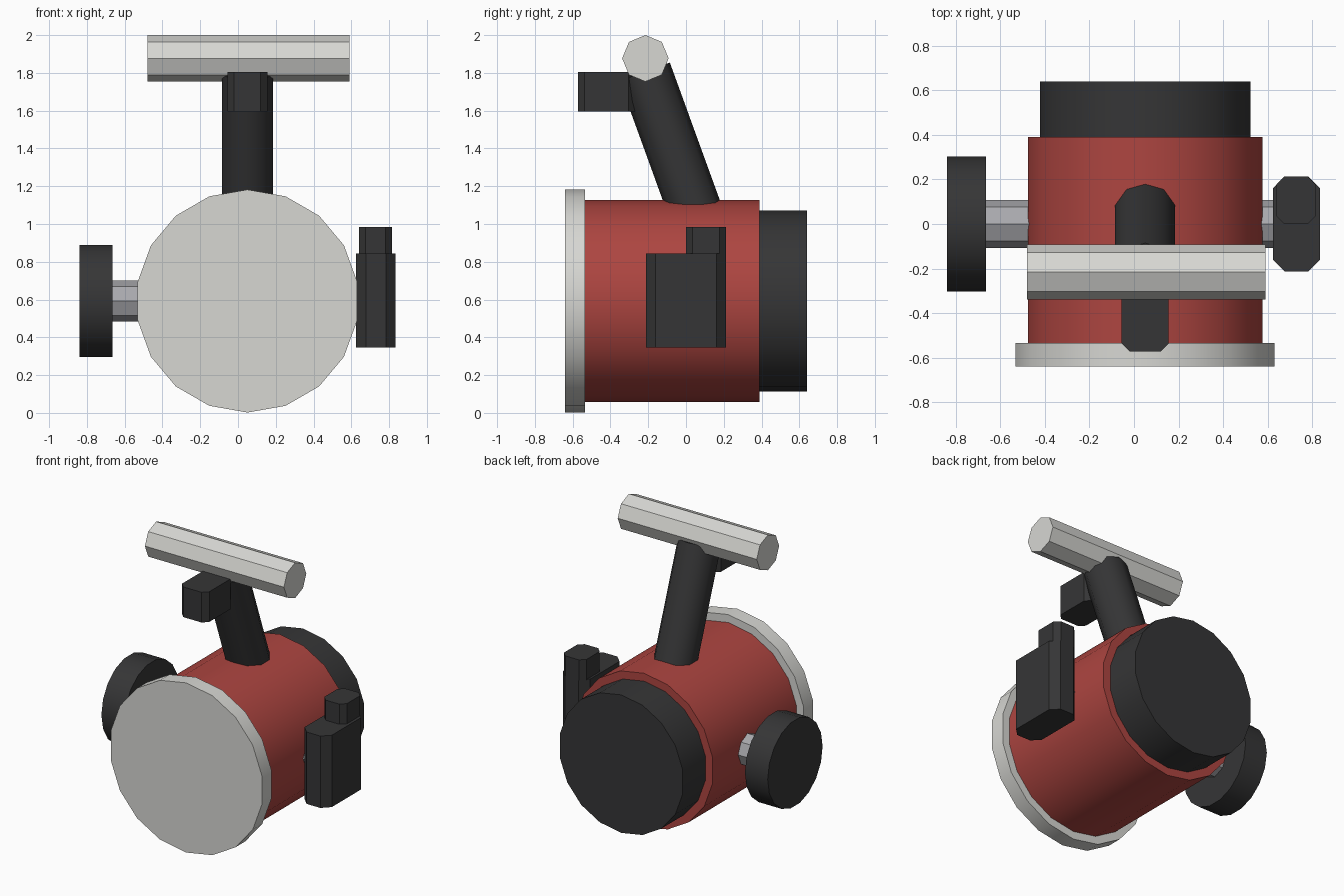
import bpy, math
from mathutils import Vector

if "Cube" in bpy.data.objects:
    bpy.data.objects.remove(bpy.data.objects["Cube"])

CX = 0.05   # centre line of the drum


def material(name, rgb):
    m = bpy.data.materials.new(name)
    m.diffuse_color = (*rgb, 1)
    m.use_nodes = True
    m.node_tree.nodes["Principled BSDF"].inputs["Base Color"].default_value = m.diffuse_color
    return m


RED = material("red", (0.42, 0.06, 0.052))
DARK = material("charcoal", (0.036, 0.036, 0.037))
PALE = material("pale_grey", (0.68, 0.68, 0.65))
STEEL = material("steel_grey", (0.40, 0.40, 0.42))


def loft(name, bottom, top, mat):
    """Closed prism between two matching rings, smooth below 40 degrees."""
    n = len(bottom)
    faces = [(i, (i + 1) % n, n + (i + 1) % n, n + i) for i in range(n)]
    faces += [tuple(reversed(range(n))), tuple(range(n, 2 * n))]
    me = bpy.data.meshes.new(name)
    me.from_pydata(bottom + top, [], faces)
    me.materials.append(mat)
    ob = bpy.data.objects.new(name, me)
    bpy.context.collection.objects.link(ob)
    bpy.ops.object.select_all(action='DESELECT')
    ob.select_set(True)
    bpy.context.view_layer.objects.active = ob
    bpy.ops.object.shade_smooth_by_angle(angle=math.radians(40))
    return ob


def cylinder(name, a, b, r, n, first, mat):
    """n-sided cylinder from a to b; the first corner points along 'first'."""
    a, b = Vector(a), Vector(b)
    w = (b - a).normalized()
    u = Vector(first)
    u = (u - w * u.dot(w)).normalized()
    v = w.cross(u)
    ring = [(u * math.cos(t) + v * math.sin(t)) * r
            for t in (2 * math.pi * i / n for i in range(n))]
    return loft(name, [a + p for p in ring], [b + p for p in ring], mat)


def chamfer_box(name, x0, x1, y0, y1, z0, z1, c, mat):
    """Box with its four upright corners cut off."""
    ring = [(x0 + c, y0), (x1 - c, y0), (x1, y0 + c), (x1, y1 - c),
            (x1 - c, y1), (x0 + c, y1), (x0, y1 - c), (x0, y0 + c)]
    return loft(name, [Vector((x, y, z0)) for x, y in ring],
                [Vector((x, y, z1)) for x, y in ring], mat)


# Drum: front plate, body and rear cap
for name, y0, y1, r, mat in (("front_plate", -0.64, -0.535, 0.59, PALE),
                             ("drum_body", -0.535, 0.39, 0.535, RED),
                             ("rear_cap", 0.39, 0.64, 0.48, DARK)):
    cylinder(name, (CX, y0, 0.592), (CX, y1, 0.592), r, 18, (0, 0, 1), mat)

# Cross shaft and side knob
cylinder("cross_shaft", (-0.68, 0, 0.592), (0.66, 0, 0.592), 0.108, 8, (0, 0, 1), STEEL)
cylinder("side_knob", (-0.84, 0, 0.592), (-0.665, 0, 0.592), 0.302, 18, (0, 1, 0), DARK)

# Side block with a small button on top
chamfer_box("side_block", 0.625, 0.835, -0.213, 0.213, 0.345, 0.845, 0.052, DARK)
chamfer_box("side_button", 0.64, 0.815, 0.0, 0.213, 0.84, 0.985, 0.035, DARK)

# Leaning stem, crossbar handle and trigger block
cylinder("stem", (CX, 0.063, 1.03), (CX, -0.219, 1.806), 0.142, 10, (0, 1, 0), DARK)
cylinder("handle_bar", (-0.48, -0.215, 1.877), (0.59, -0.215, 1.877), 0.123, 8, (0, 0, 1), PALE)
chamfer_box("trigger_block", -0.055, 0.155, -0.572, -0.27, 1.595, 1.805, 0.035, DARK)
